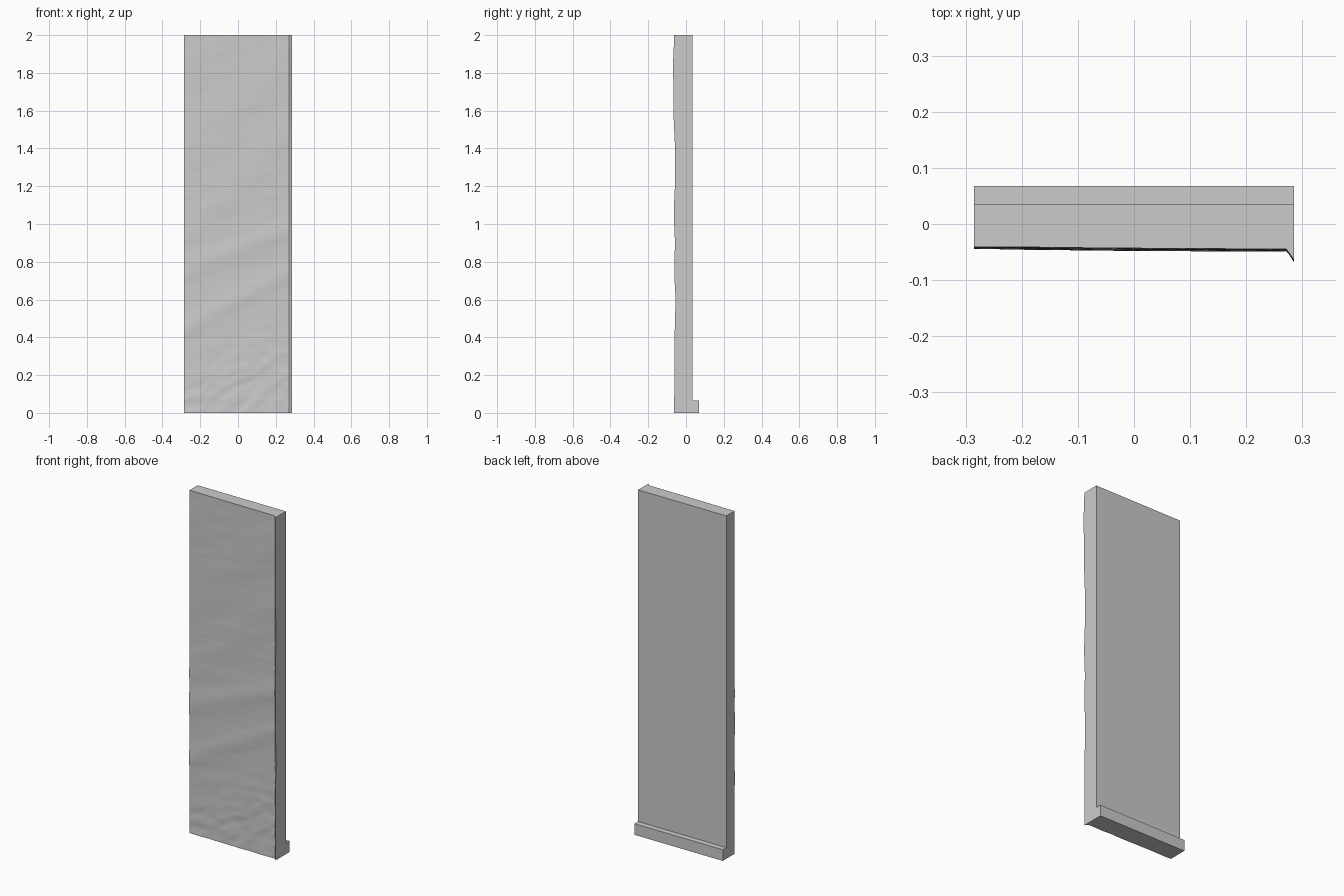
import bpy
import bmesh
import math
from mathutils import Vector, noise

if "Cube" in bpy.data.objects:
    bpy.data.objects.remove(bpy.data.objects["Cube"])

HALF_W, HEIGHT, BACK = 0.285, 2.0, 0.035
FOOT_BACK, FOOT_TOP = 0.068, 0.065
LIP_START = 0.271
NX, NZ = 64, 200

stone = bpy.data.materials.new("grey stone")
stone.diffuse_color = (0.6, 0.6, 0.6, 1)
stone.use_nodes = True
stone.node_tree.nodes["Principled BSDF"].inputs["Base Color"].default_value = stone.diffuse_color

# Front reach of the right-hand lip at a few heights
LIP = [(0, 0.063), (0.2, 0.061), (0.4, 0.060), (0.6, 0.056), (0.75, 0.062),
       (0.9, 0.059), (1.05, 0.064), (1.25, 0.058), (1.4, 0.059),
       (1.6, 0.066), (1.85, 0.068), (2.0, 0.063)]


def lip_reach(z):
    for (z0, a), (z1, b) in zip(LIP, LIP[1:]):
        if z <= z1:
            t = (z - z0) / (z1 - z0)
            t = t * t * (3 - 2 * t)
            return a + (b - a) * t
    return LIP[-1][1]


def ridge(x, z, centre, slope, width, height):
    d = (z - centre - slope * x) / width
    return height * math.exp(-d * d)


def relief(x, z):
    """Distance the rippled front stands forward of y = 0."""
    r = 0.040 + 0.004 * math.sin((x + HALF_W) / (2 * HALF_W) * math.pi * 0.6)
    # diagonal folds
    r += ridge(x, z, 0.86, 0.40, 0.06, 0.0045)
    r += ridge(x, z, 0.60, 0.55, 0.06, 0.0040)
    r += ridge(x, z, 1.22, 1.00, 0.12, 0.0025)
    r += ridge(x, z, 1.62, 0.90, 0.14, 0.0020)
    # fine sideways streaks
    r += 0.0010 * noise.noise(Vector((x * 4, 0.3, (z - 0.3 * x) * 14)))
    r += 0.0004 * noise.noise(Vector((x * 5, 7.1, z * 45)))
    # rough, pitted base
    fade = max(0.0, min(1.0, (0.5 - z + 0.3 * x) / 0.35))
    r += 0.0030 * fade * noise.noise(Vector((x * 14, 3.7, (z - 0.3 * x) * 22)))
    return r


def front_y(x, z):
    if x > LIP_START:
        t = (x - LIP_START) / (HALF_W - LIP_START)
        return -(relief(LIP_START, z) * (1 - t) + lip_reach(z) * t)
    return -relief(x, z)


def make_object(name, bm):
    bmesh.ops.recalc_face_normals(bm, faces=bm.faces)
    mesh = bpy.data.meshes.new(name)
    bm.to_mesh(mesh)
    bm.free()
    mesh.materials.append(stone)
    obj = bpy.data.objects.new(name, mesh)
    bpy.context.collection.objects.link(obj)
    return obj


# Slab: rippled front, flat back and sides
bm = bmesh.new()
xs = [-HALF_W + (LIP_START + HALF_W) * i / NX for i in range(NX + 1)] + [HALF_W]
zs = [HEIGHT * k / NZ for k in range(NZ + 1)]
grid = [[bm.verts.new((x, front_y(x, z), z)) for x in xs] for z in zs]
for low, high in zip(grid, grid[1:]):
    for i in range(len(xs) - 1):
        bm.faces.new((low[i], low[i + 1], high[i + 1], high[i]))


def rim(row):
    return [bm.verts.new((v.co.x, BACK, v.co.z)) for v in row]


bottom, top = rim(grid[0]), rim(grid[-1])
left = [bottom[0]] + rim([r[0] for r in grid[1:-1]]) + [top[0]]
right = [bottom[-1]] + rim([r[-1] for r in grid[1:-1]]) + [top[-1]]
edges = [(grid[0], bottom), (grid[-1], top),
         ([r[0] for r in grid], left), ([r[-1] for r in grid], right)]
for front, back in edges:
    for i in range(len(front) - 1):
        bm.faces.new((front[i], front[i + 1], back[i + 1], back[i]))
bm.faces.new(bottom + right[1:] + top[-2::-1] + left[-2:0:-1])
slab = make_object("slab", bm)

# Foot: ledge along the bottom of the back
bm = bmesh.new()
bmesh.ops.create_cube(bm, size=1)
for v in bm.verts:
    v.co = (v.co.x * 2 * HALF_W,
            FOOT_BACK if v.co.y > 0 else BACK,
            FOOT_TOP if v.co.z > 0 else 0)
make_object("foot_ledge", bm)

bpy.ops.object.select_all(action='DESELECT')
slab.select_set(True)
bpy.context.view_layer.objects.active = slab
bpy.ops.object.shade_smooth_by_angle(angle=math.radians(30))
